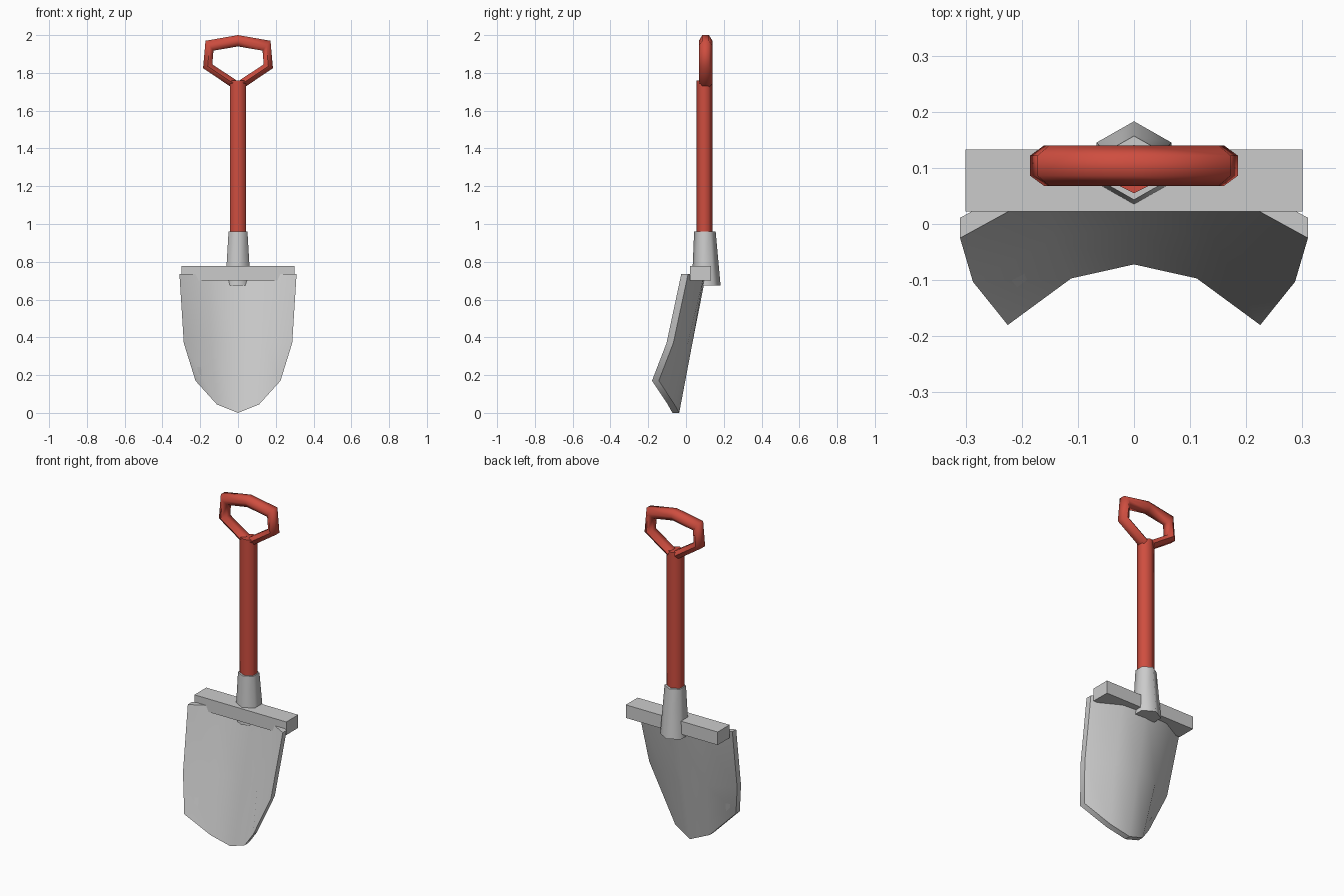
import bpy, math
from mathutils import Vector

if "Cube" in bpy.data.objects:
    bpy.data.objects.remove(bpy.data.objects["Cube"])

red = bpy.data.materials.new("red_paint")
red.diffuse_color = (0.62, 0.075, 0.05, 1)
red.use_nodes = True
red.node_tree.nodes["Principled BSDF"].inputs["Base Color"].default_value = red.diffuse_color


def make(name, verts, faces, smooth=None, mat=None):
    me = bpy.data.meshes.new(name)
    me.from_pydata([tuple(v) for v in verts], [], faces)
    me.update()
    ob = bpy.data.objects.new(name, me)
    bpy.context.collection.objects.link(ob)
    if mat:
        me.materials.append(mat)
    bpy.ops.object.select_all(action='DESELECT')
    ob.select_set(True)
    bpy.context.view_layer.objects.active = ob
    # make normals consistent
    bpy.ops.object.mode_set(mode='EDIT')
    bpy.ops.mesh.select_all(action='SELECT')
    bpy.ops.mesh.normals_make_consistent(inside=False)
    bpy.ops.object.mode_set(mode='OBJECT')
    if smooth:
        bpy.ops.object.shade_smooth_by_angle(angle=math.radians(smooth))
    return ob


def loft(name, rings, smooth, mat=None):
    """Skin a list of equal-length rings and cap both ends."""
    n = len(rings[0])
    verts = [p for r in rings for p in r]
    faces = [(i * n + j, i * n + (j + 1) % n, (i + 1) * n + (j + 1) % n, (i + 1) * n + j)
             for i in range(len(rings) - 1) for j in range(n)]
    faces += [tuple(range(n)), tuple(range(len(verts) - n, len(verts)))]
    return make(name, verts, faces, smooth, mat)


def hexagon(c, u, v):
    """Six points around c, with corners along v and flats along u."""
    return [c + u / 0.866 * math.cos(a) + v * math.sin(a)
            for a in (math.radians(30 + 60 * k) for k in range(6))]


def level(y, z, rx, ry):
    return hexagon(Vector((0, y, z)), Vector((rx, 0, 0)), Vector((0, ry, 0)))


# shaft and metal socket
loft("shaft", [level(0.098, 0.90, 0.043, 0.043), level(0.098, 1.76, 0.043, 0.043)], 65, red)
loft("socket", [level(0.107, 0.675, 0.067, 0.076), level(0.1, 0.96, 0.05, 0.057)], 65)

# grip loop: (inner x, inner z, outer x, outer z) along the right half, then mirrored
half = [(0.01, 1.762, 0.035, 1.724), (0.136, 1.845, 0.185, 1.825),
        (0.13, 1.918, 0.172, 1.97), (0.0, 1.94, 0.0, 2.0)]
path = half + [(-a, b, -c, d) for a, b, c, d in reversed(half[:-1])]
rings = []
for xi, zi, xo, zo in path:
    inner, outer = Vector((xi, 0.104, zi)), Vector((xo, 0.104, zo))
    rings.append(hexagon((inner + outer) / 2, (outer - inner) / 2, Vector((0, 0.036, 0))))
loft("grip", rings, 65, red)

# foot bar across the top of the blade
bar = [[Vector((x, y, z)) for y, z in ((0.022, 0.70), (0.133, 0.70), (0.133, 0.777), (0.022, 0.777))]
       for x in (-0.3, 0.3)]
loft("foot_bar", bar, None)

# scooped blade: three rows of centre, middle and edge points, mirrored and thickened
rows = [[(0, 0.07, 0.735), (0.155, 0.06, 0.735), (0.31, -0.025, 0.735)],
        [(0, -0.002, 0.37), (0.143, -0.026, 0.37), (0.287, -0.103, 0.37)],
        [(0, -0.072, 0.0), (0.112, -0.097, 0.045), (0.225, -0.18, 0.17)]]
front = []
for r in rows:
    front += [(-x, y, z) for x, y, z in reversed(r[1:])] + r
back = [(x, y + 0.036, z) for x, y, z in front]
quads = [(i * 5 + j, i * 5 + j + 1, i * 5 + j + 6, i * 5 + j + 5)
         for i in range(2) for j in range(4)]
faces = quads + [tuple(k + 15 for k in reversed(q)) for q in quads]
rim = [0, 1, 2, 3, 4, 9, 14, 13, 12, 11, 10, 5]
faces += [(a, b, b + 15, a + 15) for a, b in zip(rim, rim[1:] + rim[:1])]
make("blade", front + back, faces, 42)
